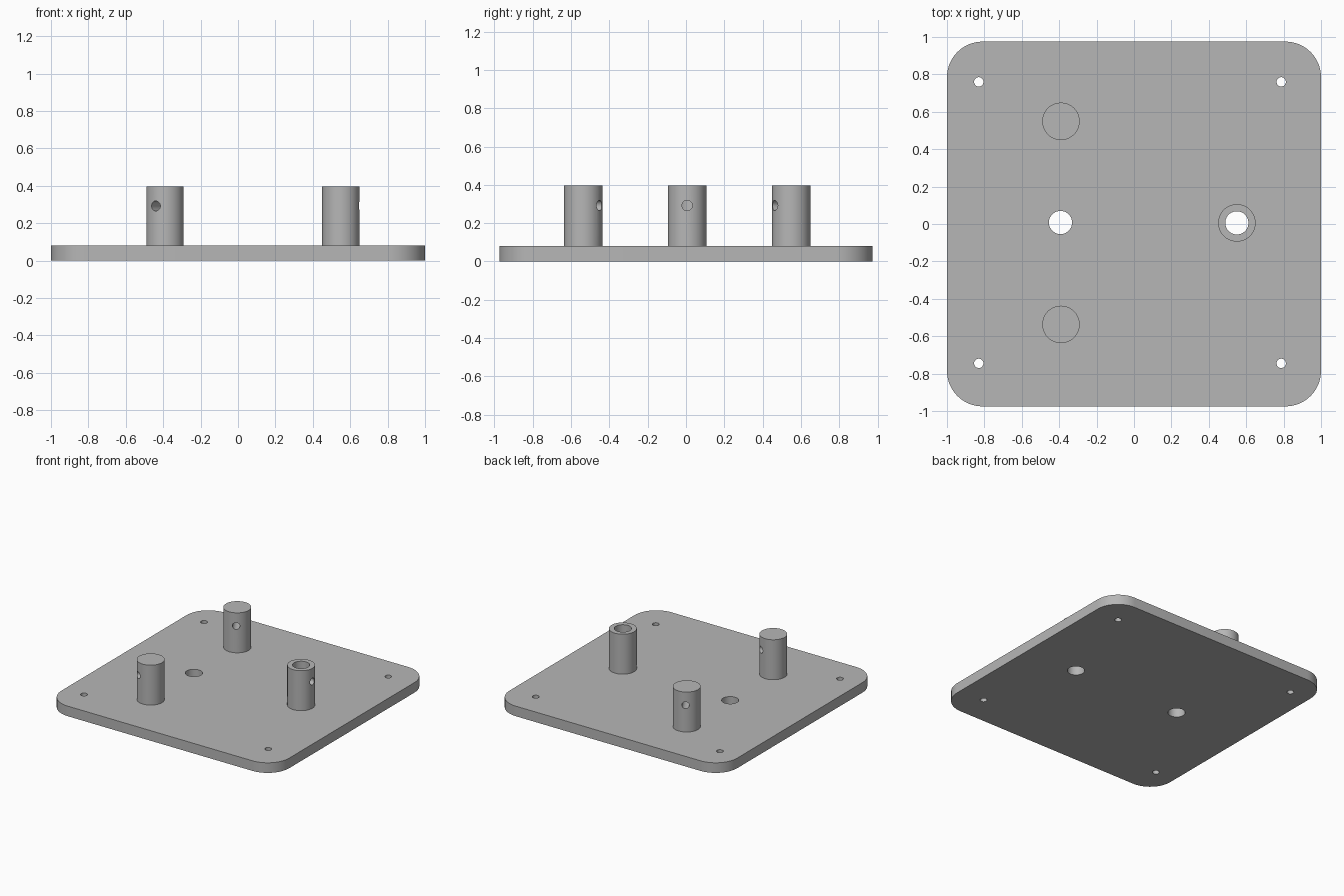
import bpy
import bmesh
import math
from mathutils import Matrix, Vector

cube = bpy.data.objects.get("Cube")
if cube:
    bpy.data.objects.remove(cube, do_unlink=True)

grey = bpy.data.materials.new("plain grey")
grey.use_nodes = True
GREY = (0.47, 0.47, 0.47, 1)
grey.diffuse_color = GREY
grey.node_tree.nodes["Principled BSDF"].inputs["Base Color"].default_value = GREY

PLATE_TOP, POST_TOP = 0.08, 0.397
POST_R, BORE_R, SCREW_R, PIN_R = 0.1, 0.062, 0.025, 0.027
PIN_Z = 0.292
CENTRE = Vector((-0.077, 0.006, 0))
RING = 0.627


def to_object(name, bm):
    mesh = bpy.data.meshes.new(name)
    bmesh.ops.recalc_face_normals(bm, faces=bm.faces[:])
    bm.to_mesh(mesh)
    bm.free()
    mesh.materials.append(grey)
    obj = bpy.data.objects.new(name, mesh)
    bpy.context.collection.objects.link(obj)
    return obj


def cylinder(name, start, end, radius, sides=64):
    """Capped cylinder running between two points."""
    start, end = Vector(start), Vector(end)
    axis = end - start
    turn = axis.to_track_quat('Z', 'Y').to_matrix().to_4x4()
    bm = bmesh.new()
    bmesh.ops.create_cone(bm, cap_ends=True, segments=sides, radius1=radius,
                          radius2=radius, depth=axis.length,
                          matrix=Matrix.Translation((start + end) / 2) @ turn)
    return to_object(name, bm)


def upright_cutter(x, y, radius, sides=48):
    return cylinder("hole_cutter", (x, y, -0.2), (x, y, 0.6), radius, sides)


def cut(obj, cutters):
    """Drill every cutter out of the part, then shade it smooth."""
    bpy.ops.object.select_all(action='DESELECT')
    bpy.context.view_layer.objects.active = obj
    obj.select_set(True)
    for cutter in cutters:
        mod = obj.modifiers.new("drill", 'BOOLEAN')
        mod.operation = 'DIFFERENCE'
        mod.solver = 'EXACT'
        mod.object = cutter
        bpy.ops.object.modifier_apply(modifier=mod.name)
    for cutter in cutters:
        bpy.data.objects.remove(cutter, do_unlink=True)
    bpy.ops.object.shade_smooth_by_angle(angle=math.radians(30))


# Base plate: rounded rectangle, extruded upward
half_x, half_y, corner, steps = 1.0, 0.975, 0.19, 16
bm = bmesh.new()
outline = []
for quarter, (sx, sy) in enumerate([(1, 1), (-1, 1), (-1, -1), (1, -1)]):
    for i in range(steps + 1):
        a = (quarter + i / steps) * math.pi / 2
        outline.append(bm.verts.new((sx * (half_x - corner) + corner * math.cos(a),
                                     sy * (half_y - corner) + corner * math.sin(a), 0)))
base = bm.faces.new(outline)
top = bmesh.ops.extrude_face_region(bm, geom=[base], use_keep_orig=True)
bmesh.ops.translate(bm, vec=(0, 0, PLATE_TOP),
                    verts=[g for g in top["geom"] if isinstance(g, bmesh.types.BMVert)])
plate = to_object("base_plate", bm)

# Post positions: evenly spaced on a ring
posts = []
for name, degrees in [("hollow_post", 0), ("back_post", 120), ("front_post", 240)]:
    a = math.radians(degrees)
    out = Vector((math.cos(a), math.sin(a), 0))
    posts.append((name, out, CENTRE + out * RING))
hollow = posts[0][2]

# Screw holes at the corners, one large hole, and the bore under the hollow post
drills = [upright_cutter(x, y, SCREW_R, 32) for x in (-0.83, 0.787) for y in (-0.745, 0.76)]
drills.append(upright_cutter(-0.393, 0.008, BORE_R))
drills.append(upright_cutter(hollow.x, hollow.y, BORE_R))
cut(plate, drills)

# Posts, each with a radial pin hole
for name, out, spot in posts:
    post = cylinder(name, spot + Vector((0, 0, PLATE_TOP)),
                    spot + Vector((0, 0, POST_TOP)), POST_R)
    pin = spot + Vector((0, 0, PIN_Z))
    is_hollow = name == "hollow_post"
    inner = pin if is_hollow else pin - out * 0.2
    drills = [cylinder("pin_cutter", inner, pin + out * 0.2, PIN_R, 32)]
    if is_hollow:
        drills.append(upright_cutter(spot.x, spot.y, BORE_R))
    cut(post, drills)
